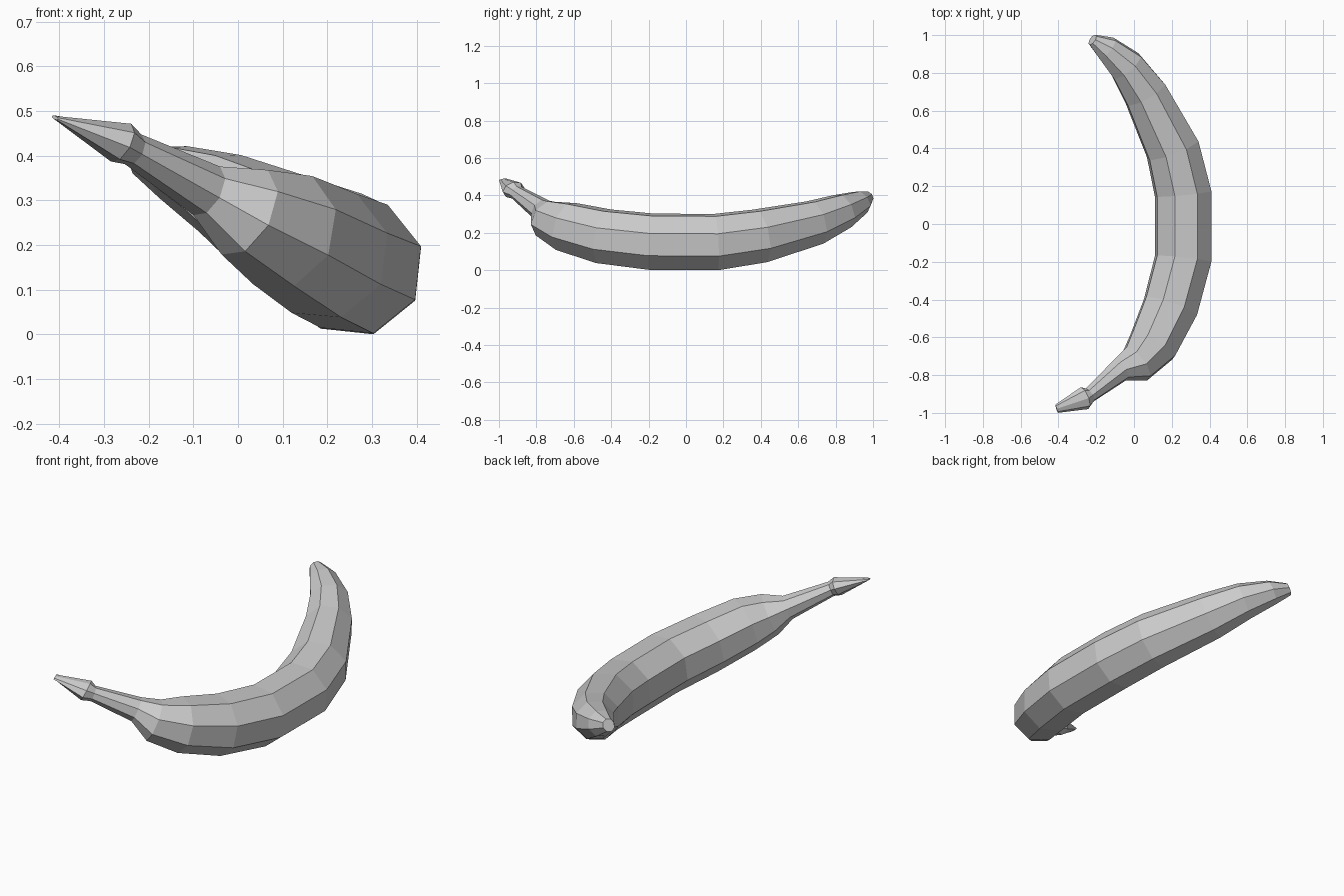
import bpy, bmesh, math
from mathutils import Vector

if "Cube" in bpy.data.objects:
    bpy.data.objects.remove(bpy.data.objects["Cube"])

SIDES = 8
# The fruit bends in one tilted plane; this is the plane's normal
normal = Vector((0.48, 0, 0.877)).normalized()

# Rings from blossom end to stem tip: x, y, z, radius in plane, radius across
rings = [
    (-0.22, 0.975, 0.397, 0.031, 0.034),
    (-0.145, 0.93, 0.370, 0.070, 0.066),
    (-0.04, 0.835, 0.322, 0.100, 0.098),
    (0.06, 0.69, 0.262, 0.122, 0.125),
    (0.205, 0.395, 0.190, 0.150, 0.150),
    (0.26, 0.16, 0.157, 0.157, 0.157),
    (0.26, -0.185, 0.159, 0.157, 0.157),
    (0.193, -0.44, 0.188, 0.155, 0.152),
    (0.10, -0.64, 0.240, 0.140, 0.138),
    (0.015, -0.74, 0.280, 0.108, 0.108),
    (-0.07, -0.77, 0.328, 0.066, 0.062),   # neck
    (-0.235, -0.905, 0.421, 0.042, 0.038), # stem end
    (-0.262, -0.922, 0.436, 0.062, 0.048), # collar
    (-0.41, -0.978, 0.492, 0.023, 0.004),  # pinched tip
]

bm = bmesh.new()
centres = [Vector(r[:3]) for r in rings]
loops = []
for i, (c, r) in enumerate(zip(centres, rings)):
    tangent = centres[min(i + 1, len(rings) - 1)] - centres[max(i - 1, 0)]
    side = tangent.cross(normal).normalized()
    loop = []
    for k in range(SIDES):
        a = 2 * math.pi * k / SIDES
        loop.append(bm.verts.new(c + side * r[3] * math.cos(a) + normal * r[4] * math.sin(a)))
    loops.append(loop)

# Skin between rings, then cap both ends
for a, b in zip(loops, loops[1:]):
    for k in range(SIDES):
        n = (k + 1) % SIDES
        bm.faces.new((a[k], a[n], b[n], b[k]))
bm.faces.new(loops[0])
bm.faces.new(loops[-1])
bmesh.ops.recalc_face_normals(bm, faces=bm.faces)

# Rest on the ground
low = min(v.co.z for v in bm.verts)
bmesh.ops.translate(bm, verts=bm.verts, vec=(0, 0, -low))

mesh = bpy.data.meshes.new("banana")
bm.to_mesh(mesh)
bm.free()
bpy.context.collection.objects.link(bpy.data.objects.new("banana", mesh))
